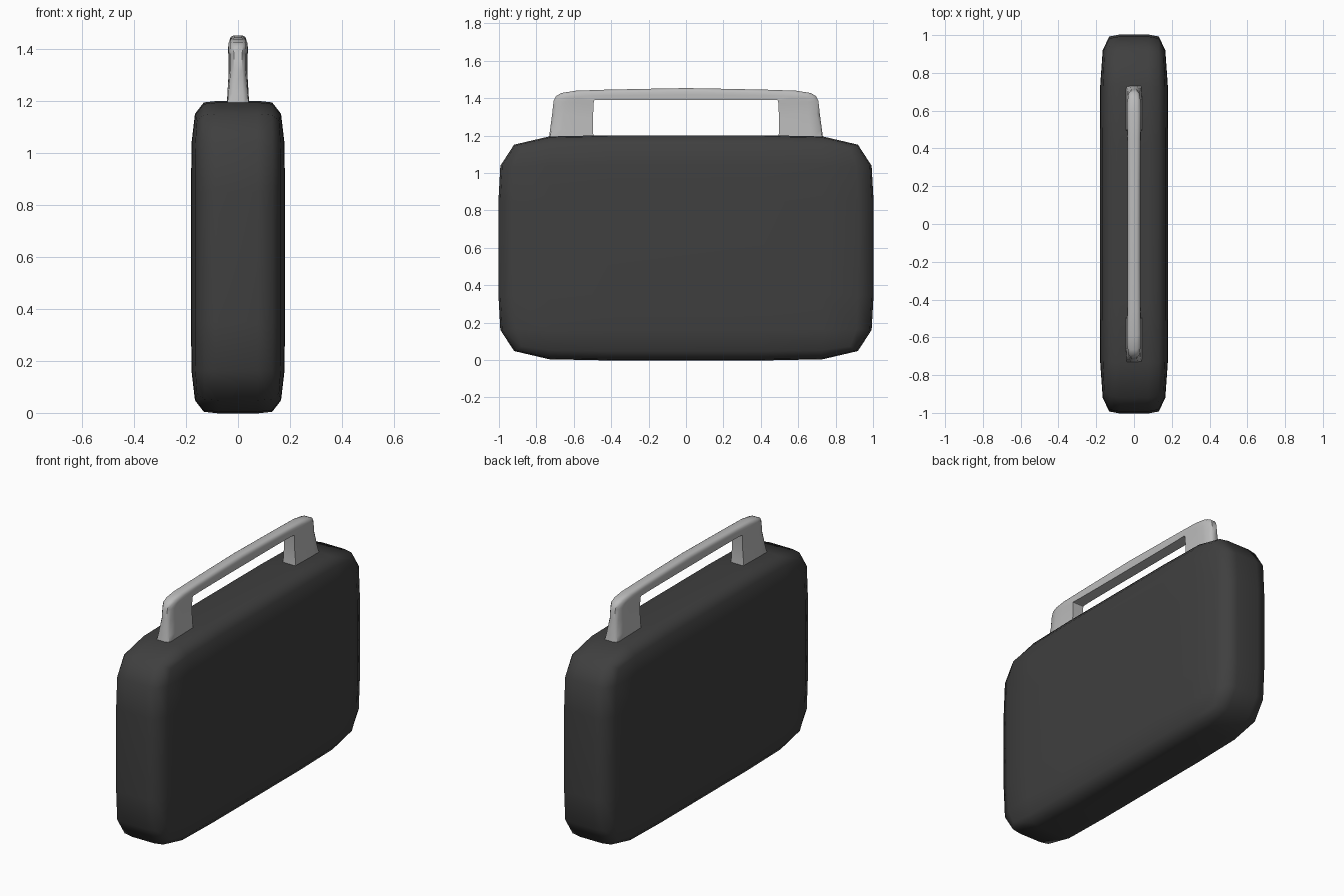
import bpy, bmesh

if "Cube" in bpy.data.objects:
    bpy.data.objects.remove(bpy.data.objects["Cube"])


def add_object(name, bm, colour, angle):
    mesh = bpy.data.meshes.new(name)
    bmesh.ops.recalc_face_normals(bm, faces=bm.faces)
    bm.to_mesh(mesh)
    bm.free()
    obj = bpy.data.objects.new(name, mesh)
    bpy.context.collection.objects.link(obj)
    mat = bpy.data.materials.new(name + "_colour")
    mat.diffuse_color = (*colour, 1)
    mat.use_nodes = True
    mat.node_tree.nodes["Principled BSDF"].inputs["Base Color"].default_value = mat.diffuse_color
    mesh.materials.append(mat)
    bpy.context.view_layer.objects.active = obj
    obj.select_set(True)
    bpy.ops.object.shade_smooth_by_angle(angle=angle)
    obj.select_set(False)
    return obj


# Case body: 3x3x3 cage, support loops pulled to size, then rounded
bm = bmesh.new()
bmesh.ops.create_cube(bm, size=1)
bmesh.ops.subdivide_edges(bm, edges=bm.edges[:], cuts=2, use_grid_fill=True)
outer, inner = (0.181, 1.003, 0.602), (0.09, 0.5, 0.3)
for v in bm.verts:
    for a in range(3):
        size = outer[a] if abs(v.co[a]) > 0.3 else inner[a]
        v.co[a] = size if v.co[a] > 0 else -size
    v.co.z += 0.6
body = add_object("case_body", bm, (0.05, 0.05, 0.05), 3.0)
sub = body.modifiers.new("round", 'SUBSURF')
sub.levels = sub.render_levels = 1
# keep the smoothing-by-angle step last in the stack
body.modifiers.move(len(body.modifiers) - 1, 0)

# Handle: sections lofted over an arch (inner y, z, outer y, z, half width, rounding)
half = [(0.492, 1.17, 0.735, 1.17, 0.043, 0.0),
        (0.498, 1.23, 0.727, 1.23, 0.041, 0.5),
        (0.497, 1.30, 0.715, 1.32, 0.036, 1.0),
        (0.494, 1.37, 0.708, 1.385, 0.036, 1.0),
        (0.492, 1.388, 0.695, 1.412, 0.038, 1.0),
        (0.488, 1.39, 0.665, 1.428, 0.038, 1.0),
        (0.482, 1.39, 0.59, 1.440, 0.037, 1.0),
        (0.42, 1.39, 0.45, 1.445, 0.035, 1.0),
        (0.22, 1.39, 0.22, 1.450, 0.034, 1.0)]
stations = half + [(0, 1.39, 0, 1.454, 0.034, 1.0)]
stations += [(-a, b, -c, d, w, r) for a, b, c, d, w, r in reversed(half)]
# Section outline: share of half width, share of the way to the outer edge
side = [(1.0, 0.0), (1.0, 0.45), (0.97, 0.72), (0.8, 0.92), (0.45, 1.0)]
outline = side + [(-s, t) for s, t in reversed(side)]
square = [1.0, 1.0, 1.0, 1.0, 0.45]
square = [1.0] * 4 + [0.45]
bm = bmesh.new()
rings = []
for yi, zi, yo, zo, w, r in stations:
    ring = []
    for k, (s, t) in enumerate(outline):
        flat_s = square[min(k, 9 - k)] * (1 if s > 0 else -1)
        flat_t = 1.0 if min(k, 9 - k) >= 3 else t
        s, t = flat_s + (s - flat_s) * r, flat_t + (t - flat_t) * r
        ring.append(bm.verts.new((s * w, yi + (yo - yi) * t, zi + (zo - zi) * t)))
    rings.append(ring)
for a, b in zip(rings, rings[1:]):
    for k in range(10):
        n = (k + 1) % 10
        bm.faces.new((a[k], a[n], b[n], b[k]))
bm.faces.new(rings[0])
bm.faces.new(rings[-1])
add_object("carry_handle", bm, (0.5, 0.5, 0.5), 0.87)
